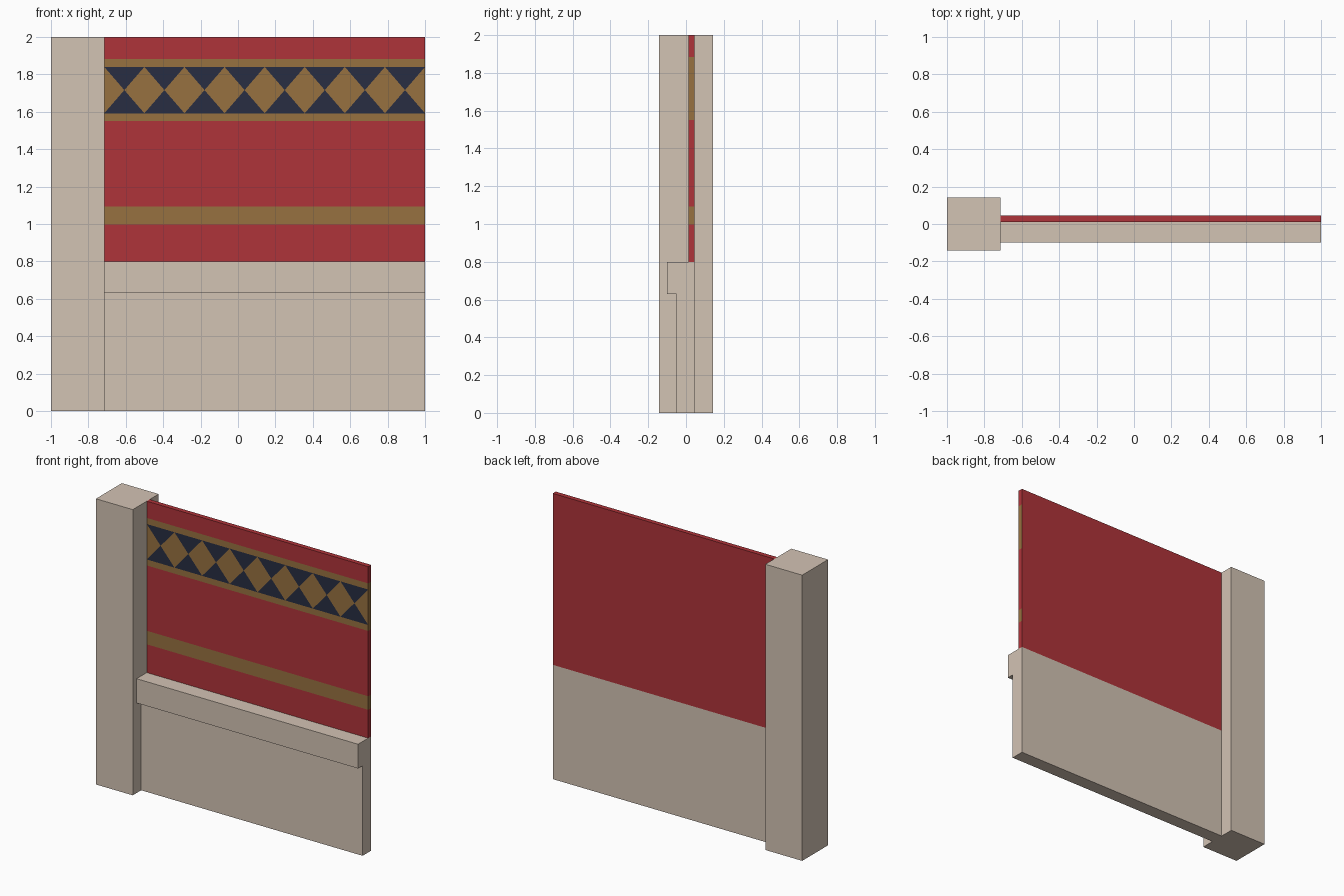
import bpy, bmesh

if "Cube" in bpy.data.objects:
    bpy.data.objects.remove(bpy.data.objects["Cube"])


def material(name, rgb):
    m = bpy.data.materials.new(name)
    m.diffuse_color = (*rgb, 1)
    m.use_nodes = True
    m.node_tree.nodes["Principled BSDF"].inputs["Base Color"].default_value = m.diffuse_color
    return m


STONE = material("stone", (0.65, 0.546, 0.456))
RED = material("red", (0.43, 0.034, 0.042))
GOLD = material("gold", (0.31, 0.165, 0.051))
NAVY = material("navy", (0.021, 0.027, 0.054))

X0, X1 = -0.715, 1.0      # wall run, from pillar to open end
YF, YB = 0.012, 0.045     # painted panel front and back


def finish(bm, name, mats):
    bmesh.ops.remove_doubles(bm, verts=bm.verts, dist=1e-5)
    bmesh.ops.recalc_face_normals(bm, faces=bm.faces)
    me = bpy.data.meshes.new(name)
    bm.to_mesh(me)
    bm.free()
    for m in mats:
        me.materials.append(m)
    ob = bpy.data.objects.new(name, me)
    bpy.context.collection.objects.link(ob)
    return ob


def extrude_x(name, profile, xa, xb, mat):
    """Extrude a closed (y, z) profile along x."""
    bm = bmesh.new()
    face = bm.faces.new([bm.verts.new((xa, y, z)) for y, z in profile])
    new = bmesh.ops.extrude_face_region(bm, geom=[face], use_keep_orig=True)["geom"]
    bmesh.ops.translate(bm, vec=(xb - xa, 0, 0),
                        verts=[v for v in new if isinstance(v, bmesh.types.BMVert)])
    return finish(bm, name, [mat])


# Square corner pillar
extrude_x("pillar", [(-0.143, 0), (0.143, 0), (0.143, 2), (-0.143, 2)], -1, X0, STONE)

# Lower wall with overhanging ledge
extrude_x("lower_wall", [(-0.05, 0), (YB, 0), (YB, 0.8), (-0.10, 0.8),
                         (-0.10, 0.63), (-0.05, 0.63)], X0, X1, STONE)

# Painted upper panel: flat colour bands and a row of diamonds
bm = bmesh.new()
R, G, N = 0, 1, 2


def face(pts, mat):
    bm.faces.new([bm.verts.new(p) for p in pts]).material_index = mat


def front(pts, mat):
    face([(x, YF, z) for x, z in pts], mat)


CELLS = 8
step = (X1 - X0) / CELLS
nodes = [X0 + i * step for i in range(CELLS + 1)]
levels = [0.8, 0.998, 1.093, 1.55, 1.592, 1.84, 1.883, 2.0]
colours = [R, G, R, G, None, G, R]

for i, col in enumerate(colours):
    za, zb = levels[i], levels[i + 1]
    # Open end, hidden end and plain back
    side = R if col == R else G
    for x in (X0, X1):
        face([(x, YF, za), (x, YB, za), (x, YB, zb), (x, YF, zb)], side)
    face([(X1, YB, za), (X0, YB, za), (X0, YB, zb), (X1, YB, zb)], R)

    if col is not None:
        # Trim strips share the diamond row's points along their edge
        low = nodes if i == 5 else [X0, X1]
        high = nodes if i == 3 else [X0, X1]
        front([(x, za) for x in low] + [(x, zb) for x in reversed(high)], col)
        continue

    zm, h = (za + zb) / 2, step / 2
    for x in nodes[:-1]:
        front([(x, za), (x + step, za), (x + h, zm)], N)
        front([(x + step, zb), (x, zb), (x + h, zm)], N)
    for x in nodes[1:-1]:
        front([(x, za), (x + h, zm), (x, zb), (x - h, zm)], G)
    front([(X0, za), (X0 + h, zm), (X0, zb)], G)
    front([(X1, za), (X1, zb), (X1 - h, zm)], G)

# Top and bottom of the panel
for z in (levels[0], levels[-1]):
    face([(X0, YF, z), (X1, YF, z), (X1, YB, z), (X0, YB, z)], R)
finish(bm, "painted_panel", [RED, GOLD, NAVY])
